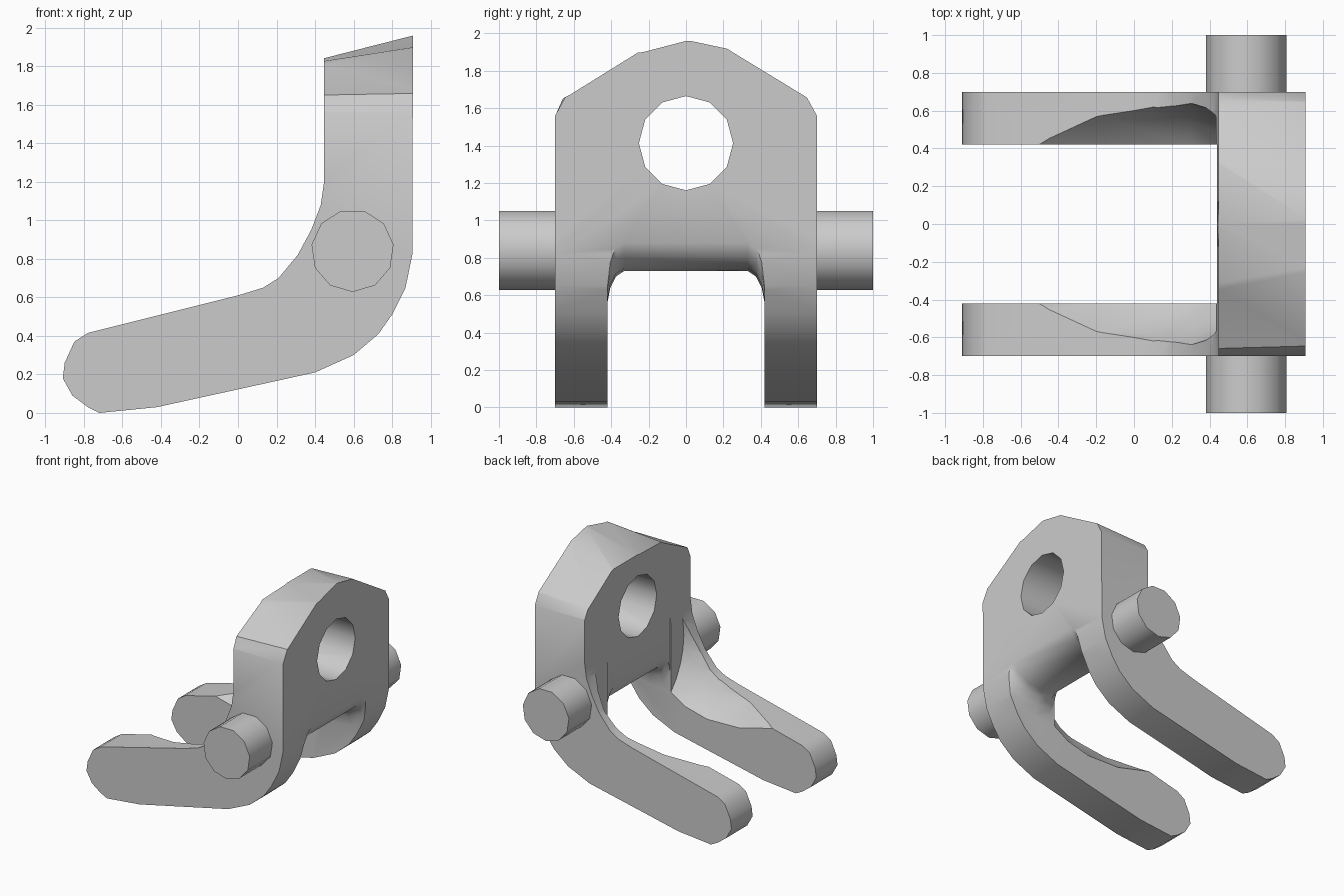
import bpy, bmesh, math

cube = bpy.data.objects.get("Cube")
if cube:
    bpy.data.objects.remove(cube, do_unlink=True)

grey = bpy.data.materials.new("light_grey")
grey.use_nodes = True
GREY = (0.6, 0.6, 0.6, 1)
grey.diffuse_color = GREY
grey.node_tree.nodes["Principled BSDF"].inputs["Base Color"].default_value = GREY


def loft(name, loops):
    """Solid skinned through a list of equal-length point loops."""
    bm = bmesh.new()
    rings = [[bm.verts.new(p) for p in loop] for loop in loops]
    for a, b in zip(rings, rings[1:]):
        for i in range(len(a)):
            j = (i + 1) % len(a)
            bm.faces.new((a[i], a[j], b[j], b[i]))
    bm.faces.new(rings[0])
    bm.faces.new(rings[-1])
    bmesh.ops.connect_verts_nonplanar(bm, angle_limit=.001, faces=bm.faces)
    bmesh.ops.recalc_face_normals(bm, faces=bm.faces)
    mesh = bpy.data.meshes.new(name)
    bm.to_mesh(mesh)
    bm.free()
    obj = bpy.data.objects.new(name, mesh)
    bpy.context.collection.objects.link(obj)
    mesh.materials.append(grey)
    return obj


def rod(name, axis, centre, stations, sides):
    """Turned solid along x or y from (position, radius) stations."""
    loops = []
    for pos, rad in stations:
        ring = []
        for i in range(sides):
            t = 2 * math.pi * i / sides
            u, z = rad * math.sin(t), centre[2] - rad * math.cos(t)
            ring.append((pos, centre[1] + u, z) if axis == "x"
                        else (centre[0] + u, pos, z))
        loops.append(ring)
    return loft(name, loops)


def cut(target, tool, operation="DIFFERENCE"):
    mod = target.modifiers.new(tool.name, "BOOLEAN")
    mod.operation = operation
    mod.solver = "EXACT"
    mod.use_hole_tolerant = True
    mod.object = tool
    bpy.context.view_layer.objects.active = target
    bpy.ops.object.modifier_apply(modifier=mod.name)
    bpy.data.objects.remove(tool, do_unlink=True)


def finish(obj):
    bpy.ops.object.select_all(action="DESELECT")
    obj.select_set(True)
    bpy.context.view_layer.objects.active = obj
    bpy.ops.object.shade_smooth_by_angle(angle=math.radians(38))


# Bent side profile, extruded across the width
side = [(.447, 2.2), (.447, 1.2), (.43, 1.08), (.38, .95), (.31, .82), (.21, .7),
        (.13, .65), (0, .61), (-.78, .415), (-.85, .37), (-.9, .26), (-.91, .18),
        (-.86, .09), (-.78, .03), (-.72, 0), (-.42, .03), (.4, .21), (.6, .3),
        (.73, .41), (.8, .51), (.87, .65), (.905, .82), (.91, 2.2)]
body = loft("bracket_body", [[(x, y, z) for x, z in side] for y in (-.8, .8)])

# Round scoop hollowing the inner top edges of the arms
cut(body, rod("scoop", "x", (0, 0, .95),
              [(-.85, .2), (-.7, .5), (-.5, .63), (-.2, .69), (.1, .695), (.3, .655), (.433, .59)], 32))

# Round eye through the plate
cut(body, rod("eye", "x", (0, 0, 1.413), [(.2, .252), (1.2, .252)], 12))

# Gap between the arms, with a rounded bridge underside and filleted corners
under = [(1.3, .93), (.91, .89), (.86, .8), (.75, .745), (.62, .73), (.5, .76), (.44, .86)]
frame = [(.44, 2.5), (-1.5, 2.5), (-1.5, -.5), (1.3, -.5)]
corner = [(-.42, .17), (-.405, .09), (-.375, .03), (-.33, 0)]
corner += [(-y, d) for y, d in reversed(corner)]
cut(body, loft("gap", [[(x, y, z - d) for x, z in under] + [(x, y, z) for x, z in frame]
                       for y, d in corner]))

# Faceted top outline, higher on the outer face
low = [(.7, 1.56), (.66, 1.63), (.35, 1.83), (0, 1.83), (-.32, 1.82), (-.66, 1.65), (-.7, 1.56)]
high = [(.7, 1.56), (.645, 1.66), (.21, 1.925), (0, 1.97), (-.25, 1.905), (-.645, 1.66), (-.7, 1.56)]
base = [(-.7, -1), (.7, -1)]
cut(body, loft("outline", [[(x, y, z) for y, z in pts + base] for x, pts in
                           ((-1.5, low), (.4, low), (.95, high), (1.5, high))]), "INTERSECT")
finish(body)

# Trunnion pins on both sides
for name, s in (("back_pin", 1), ("front_pin", -1)):
    finish(rod(name, "y", (.595, 0, .843), [(s * .66, .215), (s, .215)], 11))
